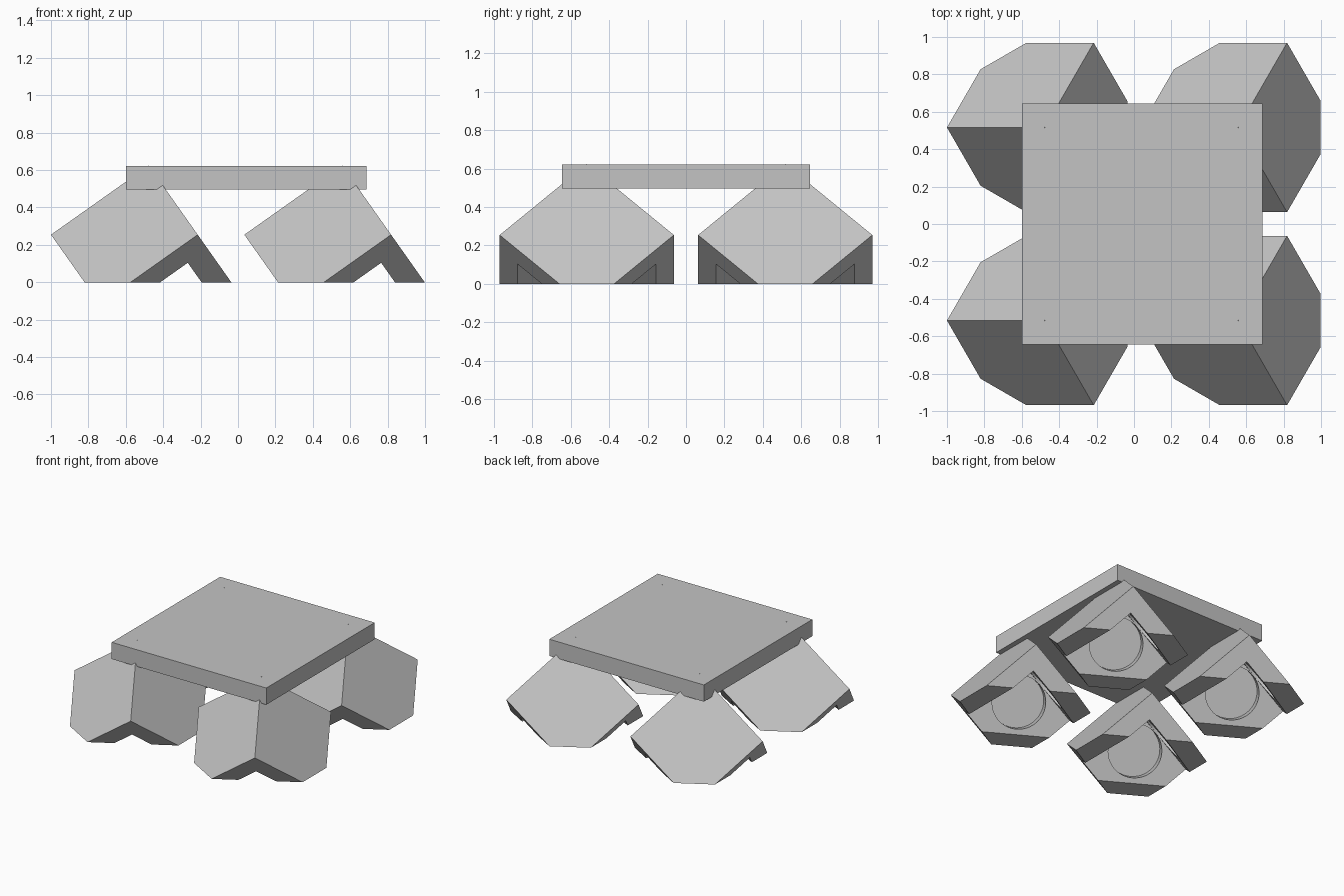
import bpy, math
from mathutils import Matrix, Vector

if "Cube" in bpy.data.objects:
    bpy.data.objects.remove(bpy.data.objects["Cube"])

# Main dimensions
R = 0.523                      # horizontal reach of a cube corner from the vertical diagonal
A = R * math.sqrt(1.5)         # cube edge
T = 0.13                       # wall thickness of a foot
APEX = 0.624                   # height of the foot's top corner
POCKET_R, POCKET_DEPTH, POCKET_POS = 0.185, 0.10, 0.188

grey = bpy.data.materials.new("light_grey")
grey.diffuse_color = (0.55, 0.55, 0.55, 1)
grey.use_nodes = True
grey.node_tree.nodes["Principled BSDF"].inputs["Base Color"].default_value = grey.diffuse_color


def box(name, lo, hi, matrix=Matrix.Identity(4)):
    """Box between two corners, placed by a matrix."""
    lo, hi = Vector(lo), Vector(hi)
    bpy.ops.mesh.primitive_cube_add(size=1)
    ob = bpy.context.object
    ob.name = name
    ob.data.transform(matrix @ Matrix.Translation((lo + hi) / 2)
                      @ Matrix.Diagonal((*(hi - lo), 1)))
    return ob


def cylinder(name, axis, matrix):
    """Round pocket cutter, running along one local axis into the wall."""
    lo, hi = T - POCKET_DEPTH, T + 0.05
    bpy.ops.mesh.primitive_cylinder_add(vertices=48, radius=POCKET_R, depth=hi - lo)
    ob = bpy.context.object
    ob.name = name
    centre = Vector([T + POCKET_POS] * 3)
    centre[axis] = (lo + hi) / 2
    direction = Vector((0, 0, 0))
    direction[axis] = 1
    turn = Vector((0, 0, 1)).rotation_difference(direction).to_matrix().to_4x4()
    ob.data.transform(matrix @ Matrix.Translation(centre) @ turn)
    return ob


def cut(target, cutters):
    """Subtract the cutters, bake the result and delete the cutters."""
    for c in cutters:
        m = target.modifiers.new("cut", "BOOLEAN")
        m.operation, m.solver, m.object = "DIFFERENCE", "EXACT", c
        c.hide_render = True
    bpy.context.view_layer.update()
    mesh = bpy.data.meshes.new_from_object(
        target.evaluated_get(bpy.context.evaluated_depsgraph_get()))
    target.modifiers.clear()
    target.data = mesh
    for c in cutters:
        bpy.data.objects.remove(c)


# Local cube frame: three edges running down from the top corner
edges = [Vector((math.sqrt(2 / 3) * math.cos(math.radians(d)),
                 math.sqrt(2 / 3) * math.sin(math.radians(d)),
                 -1 / math.sqrt(3))) for d in (60, 300, 180)]
frame = Matrix.Translation((0, 0, APEX)) @ Matrix(edges).transposed().to_4x4()

# Foot: cube standing on its corner, hollow below, with a round pocket in each wall
foot = box("foot", (0, 0, 0), (A, A, A), frame)
cutters = [box("hollow_cutter", (T, T, T), (2, 2, 2), frame),
           box("floor_cutter", (-3, -3, -3), (3, 3, 0))]
cutters += [cylinder("pocket_cutter", k, frame) for k in range(3)]
cut(foot, cutters)
foot.data.materials.clear()
foot.data.materials.append(grey)

# Four feet in a grid
names = ["front_left_foot", "front_right_foot", "back_left_foot", "back_right_foot"]
spots = [(x, y) for y in (-0.516, 0.516) for x in (-0.477, 0.557)]
for i, (name, (x, y)) in enumerate(zip(names, spots)):
    ob = foot
    if i:
        ob = foot.copy()
        bpy.context.collection.objects.link(ob)
    ob.name = name
    ob.location = (x, y, 0)

# Top plate
plate = box("top_plate", (-0.6, -0.645, 0.495), (0.687, 0.645, 0.621))
plate.data.materials.append(grey)
